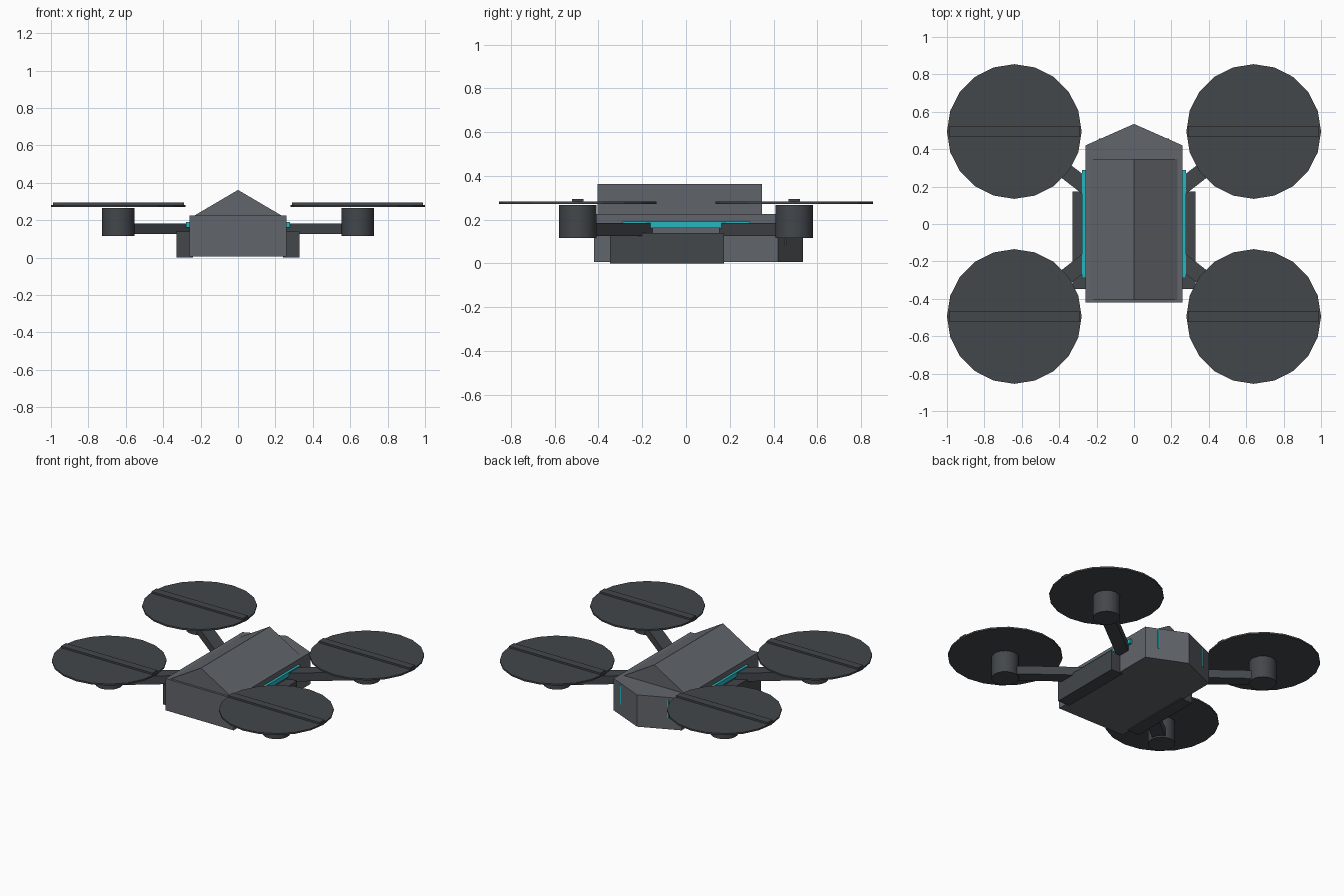
import bpy, bmesh, math
from mathutils import Matrix

if "Cube" in bpy.data.objects:
    bpy.data.objects.remove(bpy.data.objects["Cube"])


def material(name, rgb):
    m = bpy.data.materials.new(name)
    m.diffuse_color = (*rgb, 1)
    m.use_nodes = True
    m.node_tree.nodes["Principled BSDF"].inputs["Base Color"].default_value = m.diffuse_color
    return m


GREY = material("body grey", (0.12, 0.13, 0.145))
DARK = material("dark grey", (0.056, 0.063, 0.07))
CYAN = material("cyan light", (0.02, 0.47, 0.53))


def finish(name, bm, mat):
    bmesh.ops.recalc_face_normals(bm, faces=bm.faces)
    me = bpy.data.meshes.new(name)
    bm.to_mesh(me)
    bm.free()
    me.materials.append(mat)
    ob = bpy.data.objects.new(name, me)
    bpy.context.collection.objects.link(ob)
    return ob


def box(name, centre, size, mat, angle=0):
    bm = bmesh.new()
    bmesh.ops.create_cube(bm, size=1, matrix=Matrix.Translation(centre)
                          @ Matrix.Rotation(angle, 4, 'Z') @ Matrix.Diagonal((*size, 1)))
    return finish(name, bm, mat)


def cylinder(name, x, y, z0, z1, r, sides, mat):
    bm = bmesh.new()
    bmesh.ops.create_cone(bm, cap_ends=True, segments=sides, radius1=r, radius2=r,
                          depth=z1 - z0, matrix=Matrix.Translation((x, y, (z0 + z1) / 2)))
    return finish(name, bm, mat)


def extrude(name, profile, offset, mat):
    bm = bmesh.new()
    face = bm.faces.new([bm.verts.new(p) for p in profile])
    out = bmesh.ops.extrude_face_region(bm, geom=[face], use_keep_orig=True)
    verts = [v for v in out["geom"] if isinstance(v, bmesh.types.BMVert)]
    bmesh.ops.translate(bm, verts=verts, vec=offset)
    return finish(name, bm, mat)


# hull with a pointed rear end, and the gabled upper shell
extrude("hull", [(-0.26, -0.42, 0.006), (0.26, -0.42, 0.006), (0.26, 0.42, 0.006),
                 (0, 0.535, 0.006), (-0.26, 0.42, 0.006)], (0, 0, 0.22), GREY)
extrude("upper_shell", [(-0.235, -0.405, 0.224), (0.235, -0.405, 0.224), (0, -0.405, 0.362)],
        (0, 0.752, 0), GREY)

# rear light bar, its ends showing through the slanted rear faces
box("rear_light", (0, 0.448, 0.148), (0.374, 0.018, 0.13), CYAN)

MX, MY = 0.64, 0.4945
for sx, side in ((-1, "left"), (1, "right")):
    # side pods and light strips
    box(f"{side}_pod", (sx * 0.285, -0.087, 0.07), (0.09, 0.52, 0.14), DARK)
    box(f"{side}_light_strip", (sx * 0.265, 0, 0.176), (0.024, 0.58, 0.03), CYAN)
    for sy, end in ((-1, "front"), (1, "rear")):
        tag = f"{end}_{side}"
        # arm running from inside the hull to the motor
        ang = math.atan2(MY, MX)
        length = math.hypot(MX - 0.24, MY - 0.187)
        box(f"{tag}_arm", (sx * (MX + 0.24) / 2, sy * (MY + 0.187) / 2, 0.155),
            (length, 0.085, 0.058), DARK, ang * sx * sy)
        # motor
        motor = cylinder(f"{tag}_motor", sx * MX, sy * MY, 0.115, 0.266, 0.086, 20, DARK)
        bpy.context.view_layer.objects.active = motor
        motor.select_set(True)
        bpy.ops.object.shade_smooth_by_angle()
        motor.select_set(False)
        # rotor disc and blade
        cylinder(f"{tag}_rotor_disc", sx * MX, sy * MY, 0.271, 0.282, 0.36, 20, DARK)
        box(f"{tag}_blade", (sx * MX, sy * MY, 0.286), (0.70, 0.054, 0.016), DARK)
